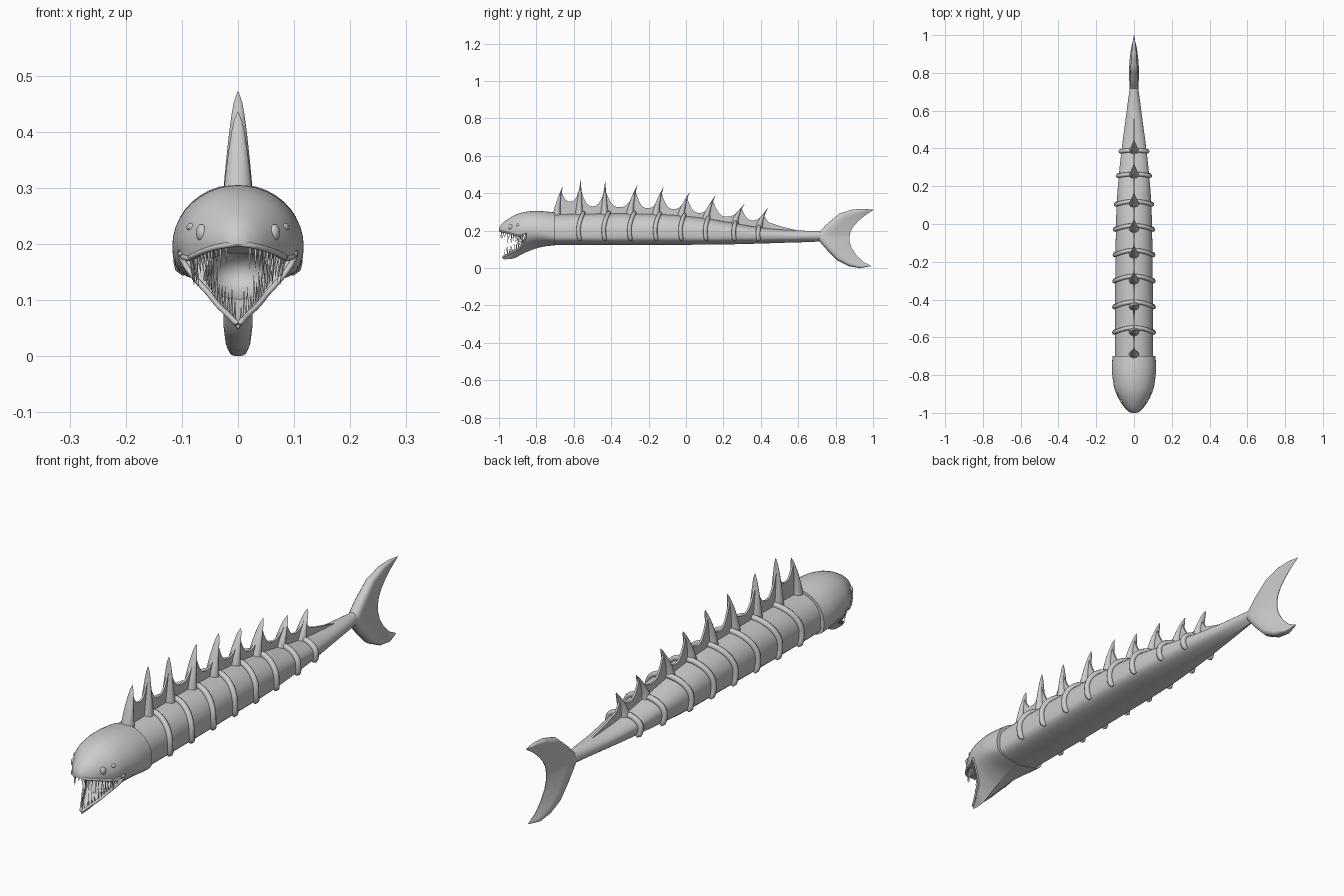
import bpy, bmesh, math, random
from mathutils import Vector

if "Cube" in bpy.data.objects:
    bpy.data.objects.remove(bpy.data.objects["Cube"])
random.seed(4)

grey = bpy.data.materials.new("plain grey")
grey.use_nodes = True
grey.diffuse_color = (0.6, 0.6, 0.6, 1)
grey.node_tree.nodes["Principled BSDF"].inputs["Base Color"].default_value = (0.6, 0.6, 0.6, 1)


def finish(bm, name, angle=40):
    bmesh.ops.recalc_face_normals(bm, faces=bm.faces)
    me = bpy.data.meshes.new(name)
    bm.to_mesh(me)
    bm.free()
    ob = bpy.data.objects.new(name, me)
    bpy.context.collection.objects.link(ob)
    me.materials.append(grey)
    smooth(ob, angle)
    return ob


def select(ob):
    bpy.ops.object.select_all(action='DESELECT')
    ob.select_set(True)
    bpy.context.view_layer.objects.active = ob


def smooth(ob, angle):
    select(ob)
    bpy.ops.object.shade_smooth_by_angle(angle=math.radians(angle))


def loft(bm, rings):
    rows = [[bm.verts.new(p) for p in ring] for ring in rings]
    n = len(rows[0])
    for a, b in zip(rows, rows[1:]):
        for i in range(n):
            j = (i + 1) % n
            bm.faces.new((a[i], a[j], b[j], b[i]))
    bm.faces.new(rows[0])
    bm.faces.new(rows[-1])


def tube(bm, path, radius, sides=8):
    """Round tube along a path, tapered a little at its ends."""
    rings = []
    for k, p in enumerate(path):
        d = (path[min(k + 1, len(path) - 1)] - path[max(k - 1, 0)]).normalized()
        u = d.cross(Vector((0, 1, 0))) if abs(d.y) < 0.9 else d.cross(Vector((0, 0, 1)))
        u.normalize()
        v = d.cross(u)
        r = radius * (0.6 if k in (0, len(path) - 1) else 1)
        rings.append([p + r * (u * math.cos(a) + v * math.sin(a))
                      for a in (2 * math.pi * i / sides for i in range(sides))])
    loft(bm, rings)


def extrude_x(outline, half, name):
    """Flat plate in the side plane with the given half thickness."""
    bm = bmesh.new()
    loft(bm, [[(x, y, z) for y, z in outline] for x in (-half, half)])
    return finish(bm, name, 30)


def sample(table, y):
    """Smooth interpolation of a station table keyed by y."""
    y = min(max(y, table[0][0]), table[-1][0])
    i = max(k for k in range(len(table) - 1) if table[k][0] <= y)

    def slope(k, c):
        a, b = table[max(k - 1, 0)], table[min(k + 1, len(table) - 1)]
        return (b[c] - a[c]) / (b[0] - a[0])
    p, q = table[i], table[i + 1]
    h = q[0] - p[0]
    t = (y - p[0]) / h
    return [(2*t**3 - 3*t*t + 1) * p[c] + (t**3 - 2*t*t + t) * h * slope(i, c)
            + (3*t*t - 2*t**3) * q[c] + (t**3 - t*t) * h * slope(i + 1, c) for c in range(1, 6)]


def half_width(table, y, z):
    w, top, mid, bot, q = sample(table, y)
    if z > mid:
        return w * math.sqrt(max(0, 1 - ((z - mid) / (top - mid)) ** 2))
    return w * max(0, 1 - ((mid - z) / (mid - bot)) ** q)


LOW = (0.25, 0.45, 0.6, 0.73, 0.83, 0.91, 0.97)


def section(table, y, grow=0, low=LOW, keel=True):
    """Domed top, squarer underside; runs left side, top, right side, belly."""
    w, top, mid, bot, q = sample(table, y)
    w += grow
    top += grow
    arch = [(w * math.cos(math.pi * i / 20), mid + (top - mid) * math.sin(math.pi * i / 20))
            for i in range(21)]
    side = [(w * (1 - t ** q), mid - (mid - bot) * t) for t in low]
    pts = arch + [(-x, z) for x, z in side]
    pts = pts + [(0, bot)] + side[::-1] if keel else side[::-1] + pts
    return [Vector((x, y, z)) for x, z in pts]


def skin(table, name, steps):
    y0, y1 = table[0][0], table[-1][0]
    bm = bmesh.new()
    loft(bm, [section(table, y0 + (y1 - y0) * i / steps) for i in range(steps + 1)])
    return finish(bm, name, 50)


# Stations: y, half width, top, middle, bottom, squareness of underside
HEAD = [(-1.0, .012, .215, .2, .05, 2), (-.985, .034, .236, .2, .048, 2),
        (-.96, .056, .257, .2, .047, 2), (-.92, .082, .281, .2, .052, 2),
        (-.88, .101, .296, .2, .072, 2), (-.83, .111, .304, .2, .095, 2.2),
        (-.77, .117, .304, .197, .113, 3), (-.7, .114, .297, .195, .122, 5)]
BODY = [(-.74, .1, .286, .2, .124, 6), (-.4, .1, .291, .2, .123, 6), (-.1, .097, .285, .2, .124, 6),
        (.1, .092, .266, .195, .125, 6), (.25, .081, .241, .19, .127, 5), (.4, .065, .216, .18, .131, 4),
        (.55, .045, .203, .172, .136, 3), (.68, .028, .198, .17, .14, 2), (.76, .016, .195, .17, .146, 2)]
body = skin(BODY, "body", 48)
head = skin(HEAD, "head", 40)

# Mouth: a wedge between the jaws plus a rounded throat
UPPER = [(-.994, .198), (-.95, .187), (-.9, .174), (-.872, .177), (-.857, .185)]
LOWER = [(-.857, .165), (-.87, .135), (-.89, .11), (-.93, .085), (-.978, .06)]
wedge = extrude_x([(-1.05, .2)] + UPPER + LOWER + [(-.985, .02), (-1.05, .02)], .2, "mouth_cutter")
bpy.ops.mesh.primitive_uv_sphere_add(segments=24, ring_count=16, location=(0, -.88, .147))
throat = bpy.context.object
throat.scale = (.06, .085, .047)
for cutter in (wedge, throat):
    cutter.hide_render = True
    select(head)
    mod = head.modifiers.new("mouth", 'BOOLEAN')
    mod.operation = 'DIFFERENCE'
    mod.solver = 'EXACT'
    mod.object = cutter
    bpy.ops.object.modifier_apply(modifier=mod.name)
    bpy.data.objects.remove(cutter)
smooth(head, 40)


def along(points, s):
    f = s * (len(points) - 1)
    i = min(int(f), len(points) - 2)
    return tuple(a + (b - a) * (f - i) for a, b in zip(points[i], points[i + 1]))


# Lips: one rounded rim around the whole mouth
rim = [along(UPPER + LOWER, k / 45) for k in range(46)]
bm = bmesh.new()
for s in (-1, 1):
    path = [Vector((s * (half_width(HEAD, y, z) - .002), y, z)) for y, z in rim]
    tube(bm, [Vector((0, -.994, .199))] + path + [Vector((0, -.981, .058))], .005)
finish(bm, "lips", 60)

# Teeth: long thin cones along both jaws
bm = bmesh.new()
for line, up, count in ((UPPER[:4], -1, 13), (LOWER[::-1][:4], 1, 11)):
    for s in (-1, 1):
        for k in range(count):
            y, z = along(line, (k + .4) / count)
            x = s * max(.004, half_width(HEAD, y, z) * .88 - .002)
            length = random.uniform(.028, .058)
            base = [Vector((x + .0032 * math.cos(a), y + .006 + .0032 * math.sin(a), z - up * .005))
                    for a in (math.tau * i / 6 for i in range(6))]
            tip = bm.verts.new((x * .92, y + random.uniform(-.004, .008), z + up * length))
            ring = [bm.verts.new(p) for p in base]
            bm.faces.new(ring)
            for i in range(6):
                bm.faces.new((ring[i], ring[(i + 1) % 6], tip))
finish(bm, "teeth", 60)

# Eyes and the small pits behind them
for side, s in (("left", 1), ("right", -1)):
    for part, y, z, size in (("eye", -.938, .22, (.009, .012, .015)), ("pit", -.9, .23, (.006, .011, .007))):
        bpy.ops.mesh.primitive_uv_sphere_add(segments=16, ring_count=10,
                                             location=(s * (half_width(HEAD, y, z) - .003), y, z))
        ob = bpy.context.object
        ob.name = side + "_" + part
        ob.scale = size
        ob.rotation_euler.z = -s * .5
        ob.data.materials.append(grey)
        smooth(ob, 60)

# Ribs: base y, tip y, tip z, height of the membrane dip behind each spike
SPINES = [(-.695, -.66, .435, .355), (-.575, -.562, .472, .33), (-.44, -.432, .46, .325),
          (-.303, -.26, .445, .32), (-.165, -.12, .435, .315), (-.03, .018, .403, .295),
          (.103, .158, .388, .275), (.255, .312, .342, .255), (.385, .437, .32, .225)]
bm = bmesh.new()
for y, *_ in SPINES[1:]:
    hoop = section(BODY, y, .004, (.2, .4, .55, .68), False)
    mid = sample(BODY, y)[2]
    for p in hoop:
        p.y += 3 * (p.z - mid) ** 2
    tube(bm, hoop, .0115)
finish(bm, "ribs", 60)

# Spikes: swept-back blades on top of each rib
bm = bmesh.new()
for y, ty, tz, _ in SPINES:
    z0 = sample(BODY, y)[1] - .015
    rings = []
    for k in range(11):
        s = k / 10
        w = .027 * (1 - s) ** .6 + .0008
        d = .023 * (1 - s) ** 1.1 + .0008
        cy, cz = y + .004 + (ty - y - .004) * s ** 1.7, z0 + (tz - z0) * s
        rings.append([(w * math.cos(a), cy + d * math.sin(a), cz)
                      for a in (math.tau * i / 12 for i in range(12))])
    loft(bm, rings)
finish(bm, "spikes", 60)

# Membrane: scalloped thin sheet strung between the spikes
edge = []
for (y, ty, tz, dip), (y2, ty2, tz2, _) in zip(SPINES, SPINES[1:]):
    a, b = y + (ty - y) * .75, y2 + (ty2 - y2) * .6
    za, zb = dip + (tz - dip) * .75, dip + (tz2 - dip) * .7
    for k in range(12):
        u = k / 12
        h = abs(2 * u - 1) ** 2.6
        edge.append((a + (b - a) * u, dip + ((za if u < .5 else zb) - dip) * h))
edge += [(.42, .275), (.44, .245), (.5, .225), (.6, .2)]
extrude_x(edge + [(.6, .18), (.35, .18), (-.69, .25)], .004, "back_membrane")

# Tail fin: rounded leading edge thinning to the hollow trailing edge
LEAD = [(1, .312), (.95, .317), (.89, .313), (.82, .291), (.75, .232), (.69, .17),
        (.755, .095), (.81, .04), (.87, .01), (.93, 0), (.988, .01)]
TRAIL = [(1, .31), (.955, .28), (.92, .25), (.895, .222), (.88, .195), (.874, .168),
         (.875, .14), (.885, .108), (.91, .07), (.945, .035), (.99, .012)]
WIDE = (.001, .009, .014, .018, .022, .024, .026, .026, .022, .015, .001)
bm = bmesh.new()
rings = []
for k in range(41):
    lead, trail = along(LEAD, k / 40), along(TRAIL, k / 40)
    w = along([(v,) for v in WIDE], k / 40)[0]
    half = [(0, 0), (.03, .6), (.1, .9), (.22, 1), (.45, .75), (.75, .35), (1, .06)]
    prof = half + [(t, -f) for t, f in half[:0:-1]]
    rings.append([(w * f, lead[0] + (trail[0] - lead[0]) * t, lead[1] + (trail[1] - lead[1]) * t)
                  for t, f in prof])
loft(bm, rings)
finish(bm, "tail_fin", 60)
